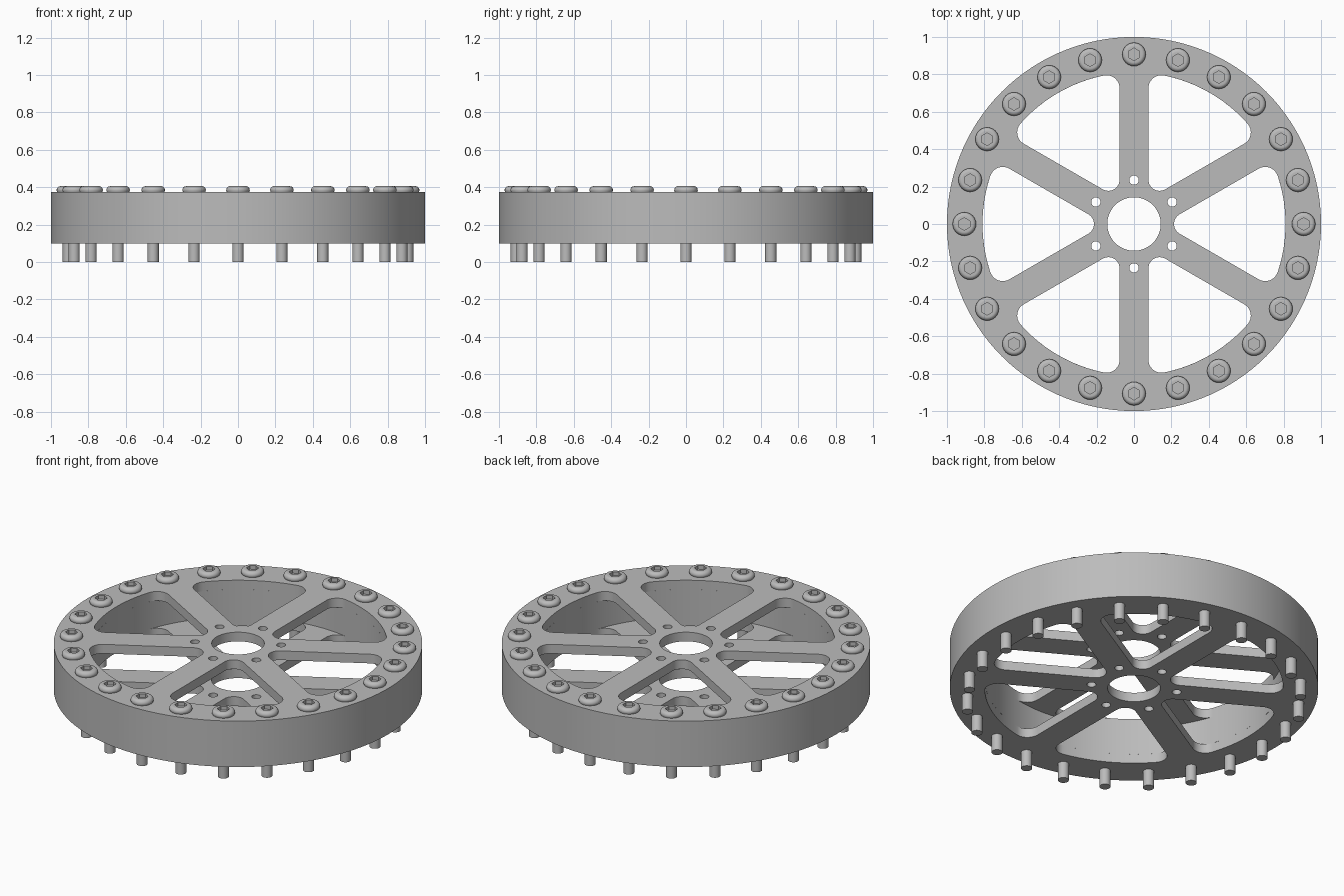
import bpy, bmesh
from math import sin, cos, pi, radians, asin, atan2, hypot
from mathutils import Matrix

Z_BOTTOM, Z_TOP, PLATE = 0.10, 0.375, 0.055
R_OUT, R_IN, R_HUB = 1.0, 0.81, 0.143
SPOKE_HALF, F_IN, F_OUT = 0.077, 0.06, 0.07
BOLT_CIRCLE, BOLTS = 0.907, 24

cube = bpy.data.objects.get("Cube")
if cube:
    bpy.data.objects.remove(cube)

metal = bpy.data.materials.new("grey metal")
metal.use_nodes = True
grey = (0.5, 0.5, 0.5, 1)
metal.diffuse_color = grey
metal.node_tree.nodes["Principled BSDF"].inputs["Base Color"].default_value = grey


def arc(cx, cy, r, a0, a1, n):
    return [(cx + r * cos(a0 + (a1 - a0) * i / n), cy + r * sin(a0 + (a1 - a0) * i / n))
            for i in range(n + 1)]


def circle(r, n, cx=0, cy=0):
    return arc(cx, cy, r, 0, 2 * pi, n)[:-1]


def turn(points, a):
    return [(x * cos(a) - y * sin(a), x * sin(a) + y * cos(a)) for x, y in points]


def finish(obj):
    obj.data.materials.clear()
    obj.data.materials.append(metal)
    bpy.ops.object.select_all(action='DESELECT')
    obj.select_set(True)
    bpy.context.view_layer.objects.active = obj
    bpy.ops.object.shade_smooth_by_angle(angle=radians(30))


def extrude_outline(name, loops, z0, z1):
    """Flat sheet from an outer loop and hole loops, thickened from z0 to z1."""
    curve = bpy.data.curves.new(name, 'CURVE')
    curve.dimensions = '2D'
    curve.fill_mode = 'BOTH'
    curve.extrude = (z1 - z0) / 2
    for loop in loops:
        spline = curve.splines.new('POLY')
        spline.points.add(len(loop) - 1)
        for p, (x, y) in zip(spline.points, loop):
            p.co = (x, y, 0, 1)
        spline.use_cyclic_u = True
    temp = bpy.data.objects.new(name + "_outline", curve)
    bpy.context.collection.objects.link(temp)
    bpy.context.view_layer.update()
    mesh = bpy.data.meshes.new_from_object(
        temp.evaluated_get(bpy.context.evaluated_depsgraph_get()))
    bpy.data.objects.remove(temp)
    bm = bmesh.new()
    bm.from_mesh(mesh)
    bmesh.ops.remove_doubles(bm, verts=bm.verts, dist=1e-5)
    bmesh.ops.translate(bm, verts=bm.verts, vec=(0, 0, (z0 + z1) / 2))
    bmesh.ops.recalc_face_normals(bm, faces=bm.faces)
    bm.to_mesh(mesh)
    bm.free()
    obj = bpy.data.objects.new(name, mesh)
    bpy.context.collection.objects.link(obj)
    finish(obj)


# Rounded window between two spokes, symmetric about +x
half = radians(30)
corner_a = half - asin((SPOKE_HALF + F_OUT) / (R_IN - F_OUT))
cx, cy = (R_IN - F_OUT) * cos(corner_a), (R_IN - F_OUT) * sin(corner_a)
window = arc(0, 0, R_IN, -corner_a, corner_a, 24)
window += arc(cx, cy, F_OUT, corner_a, half + pi / 2, 10)[1:]
window += arc((SPOKE_HALF + F_IN) / sin(half), 0, F_IN, half + pi / 2, 1.5 * pi - half, 12)
window += arc(cx, -cy, F_OUT, -half - pi / 2, -corner_a, 10)[:-1]

loops = [circle(R_OUT, 120), circle(R_HUB, 48)]
for i in range(6):
    loops.append(turn(window, i * pi / 3))
    loops.append(turn(circle(0.025, 20, 0.235), half + i * pi / 3))

# Spoked plates and the rim between them
extrude_outline("lower_plate", loops, Z_BOTTOM, Z_BOTTOM + PLATE)
extrude_outline("upper_plate", loops, Z_TOP - PLATE, Z_TOP)
extrude_outline("rim", [circle(R_OUT, 120), circle(R_IN, 120)],
                Z_BOTTOM + PLATE, Z_TOP - PLATE)

# Bolt: pin, domed head and hexagonal socket, as stacked rings
bm = bmesh.new()
dome = [(0.063 - 0.02 * (1 - cos(t)), Z_TOP + 0.008 + 0.022 * sin(t))
        for t in (i * pi / 12 for i in range(7))]
profile = [(0.03, 0), (0.03, Z_TOP), (0.06, Z_TOP)] + dome
SEG = 24
rings = [[bm.verts.new((x, y, z)) for x, y in circle(r, SEG)] for r, z in profile]
for z in (Z_TOP + 0.03, Z_TOP + 0.008):
    ring = []
    for i in range(SEG):
        a = 2 * pi * i / SEG
        r = 0.029 / cos((a + pi / 6) % (pi / 3) - pi / 6)
        ring.append(bm.verts.new((r * cos(a), r * sin(a), z)))
    rings.append(ring)
for low, high in zip(rings, rings[1:]):
    for i in range(SEG):
        j = (i + 1) % SEG
        bm.faces.new((low[i], low[j], high[j], high[i]))
bm.faces.new(rings[0][::-1])
bm.faces.new(rings[-1])
bmesh.ops.recalc_face_normals(bm, faces=bm.faces)
bolt_mesh = bpy.data.meshes.new("bolt")
bm.to_mesh(bolt_mesh)
bm.free()

for i in range(BOLTS):
    a = 2 * pi * i / BOLTS
    bolt = bpy.data.objects.new(f"bolt_{i + 1}", bolt_mesh)
    bolt.location = (BOLT_CIRCLE * cos(a), BOLT_CIRCLE * sin(a), 0)
    bpy.context.collection.objects.link(bolt)
    if i == 0:
        finish(bolt)
